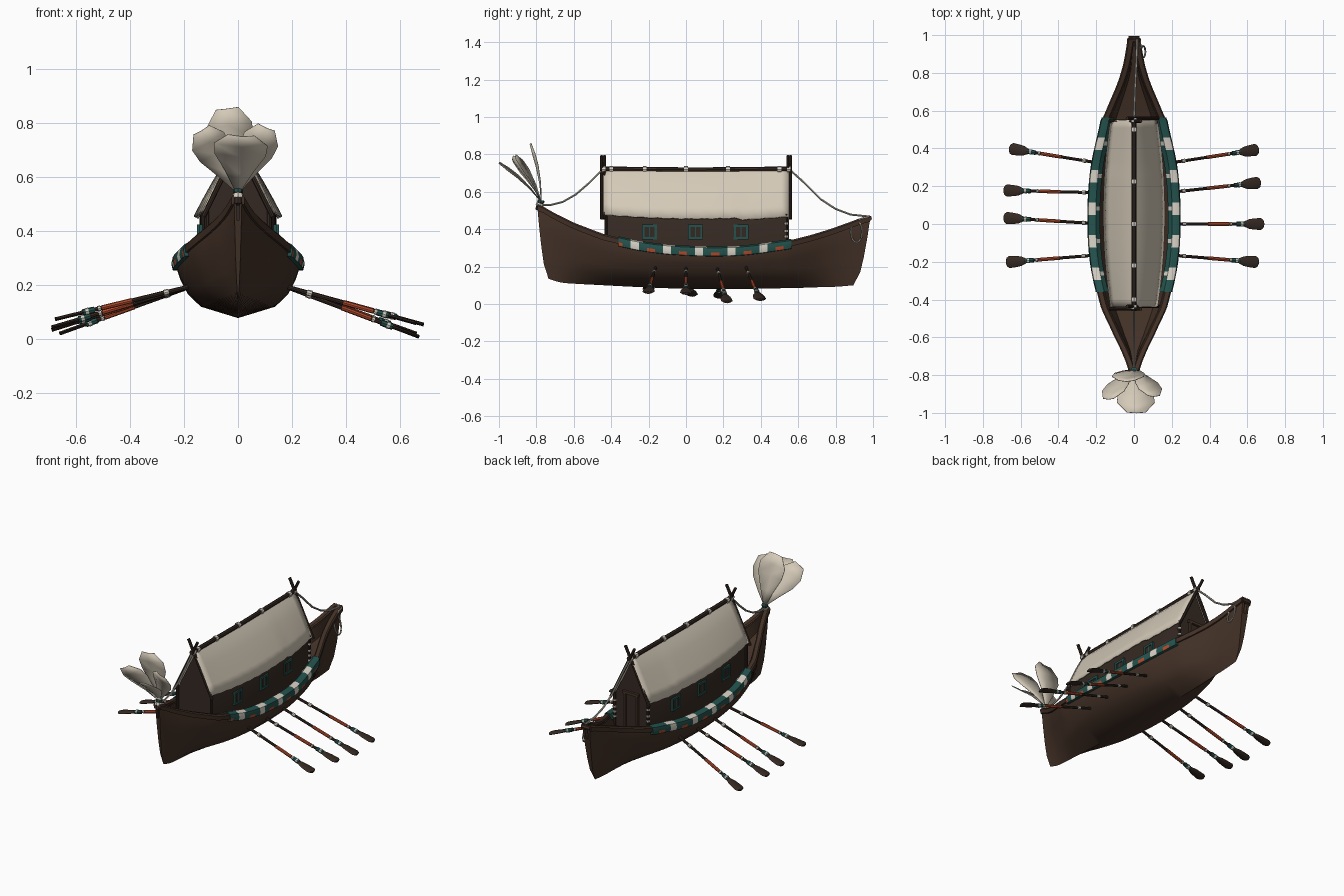
import bpy, bmesh, math
from mathutils import Vector as V

if "Cube" in bpy.data.objects:
    bpy.data.objects.remove(bpy.data.objects["Cube"])

def mat(name, r, g, b):
    m = bpy.data.materials.new(name)
    m.diffuse_color = (r, g, b, 1)
    m.use_nodes = True
    m.node_tree.nodes["Principled BSDF"].inputs["Base Color"].default_value = m.diffuse_color
    return m

WOOD = mat("hull_wood", .056, .031, .02)
DARK = mat("dark_wood", .036, .022, .016)
CANVAS = mat("canvas", .66, .59, .48)
WHITE = mat("white_lashing", .68, .64, .56)
ROPE = mat("rope", .42, .39, .33)
TEAL = mat("teal_paint", .018, .085, .075)
RED = mat("red_paint", .45, .07, .025)

def build(name, verts, faces, mats, idx=None, angle=35):
    me = bpy.data.meshes.new(name)
    me.from_pydata([tuple(v) for v in verts], [], faces)
    for m in mats:
        me.materials.append(m)
    if idx:
        me.polygons.foreach_set("material_index", idx)
    bm = bmesh.new()
    bm.from_mesh(me)
    bmesh.ops.recalc_face_normals(bm, faces=bm.faces)
    bm.to_mesh(me)
    bm.free()
    ob = bpy.data.objects.new(name, me)
    bpy.context.collection.objects.link(ob)
    bpy.ops.object.select_all(action='DESELECT')
    ob.select_set(True)
    bpy.context.view_layer.objects.active = ob
    if angle:
        bpy.ops.object.shade_smooth_by_angle(angle=math.radians(angle))
    return ob

def loft(name, rings, mats, closed=True, caps=True, rule=None, angle=35):
    n = len(rings[0])
    verts = [v for r in rings for v in r]
    faces, idx = [], []
    for i in range(len(rings) - 1):
        for j in range(n if closed else n - 1):
            k = (j + 1) % n
            faces.append((i*n + j, i*n + k, (i+1)*n + k, (i+1)*n + j))
            idx.append(rule(i, j) if rule else 0)
    if caps and closed:
        faces += [tuple(range(n)), tuple(range(len(verts) - n, len(verts)))]
        idx += [0, 0]
    return build(name, verts, faces, mats, idx, angle)

def tube(name, pts, r, m, n=8):
    pts = [V(p) for p in pts]
    rings = []
    for i, p in enumerate(pts):
        d = (pts[min(i+1, len(pts)-1)] - pts[max(i-1, 0)]).normalized()
        u = d.cross(V((0, 0, 1)) if abs(d.z) < .9 else V((0, 1, 0))).normalized()
        w = d.cross(u)
        rings.append([p + r*(math.cos(a)*u + math.sin(a)*w)
                      for a in (2*math.pi*k/n for k in range(n))])
    return loft(name, rings, [m])

def box(name, c, s, m):
    x, y, z = (v/2 for v in s)
    rings = [[V(c) + V((a, b, h)) for a, b in ((-x, -y), (x, -y), (x, y), (-x, y))] for h in (-z, z)]
    return loft(name, rings, [m], angle=0)

def interp(tab, y, c):
    # Catmull-Rom interpolation of column c of a table keyed on column 0
    i = max(k for k in range(len(tab) - 1) if tab[k][0] <= y or k == 0)
    t = (y - tab[i][0]) / (tab[i+1][0] - tab[i][0])
    p = [tab[min(max(k, 0), len(tab)-1)][c] for k in (i-1, i, i+1, i+2)]
    return .5*(2*p[1] + (p[2]-p[0])*t + (2*p[0]-5*p[1]+4*p[2]-p[3])*t*t + (3*p[1]-p[0]-3*p[2]+p[3])*t**3)

# sheer y, half width, sheer z, keel y, keel z
ST = [(-.795, .014, .52, -.735, .135), (-.7, .045, .47, -.67, .115), (-.6, .093, .42, -.59, .108),
      (-.44, .165, .36, -.44, .1), (-.2, .217, .31, -.2, .088), (.05, .23, .29, .05, .08),
      (.3, .213, .293, .3, .08), (.55, .16, .325, .55, .085), (.65, .117, .35, .64, .087),
      (.75, .075, .38, .72, .09), (.85, .045, .415, .8, .092), (.985, .024, .46, .895, .1)]
hw = lambda y: interp(ST, y, 1)
sheer = lambda y: interp(ST, y, 2)

# Hull shell with inner walls and deck
rings = []
for i in range(45):
    y = -.795 + 1.78*i/44
    w, zs, yk, zk = (interp(ST, y, c) for c in (1, 2, 3, 4))
    full = min(1, w/.2)
    h = zs - zk
    dk = zs - .08
    iw = max(w - .03, .4*w)
    half = [(0, zk), ((.35+.25*full)*w, zk+.2*h), ((.6+.21*full)*w, zk+.42*h), ((.8+.13*full)*w, zk+.68*h),
            (w, zs-.02), (w-.004, zs), (iw, zs), (iw*.75, dk), (0, dk)]
    ring = half + [(-x, z) for x, z in half[-2:0:-1]]
    rings.append([V((x, yk + (y-yk)*((z-zk)/h)**.55, z)) for x, z in ring])
loft("hull", rings, [WOOD], angle=40)

# Rails and painted bands on both sides
RAIL = [(-.026, .006), (-.02, .014), (.004, .014), (.011, .006), (.009, -.02), (-.01, -.02)]
BAND = [(-.05, -.005), (-.028, .018), (-.008, .02), (.012, .012), (.017, -.012), (.012, -.032), (-.01, -.034)]
def band_rule(i, j):
    k = i % 8
    if j in (0, 1, 2):
        return 1 if k in ((3, 4, 5) if j else (4,)) else 0
    if j in (3, 4):
        return 2 if k in (7, 0) and j == 4 else 1 if k in (3, 4) else 0
    return 0
for s, side in ((1, "right"), (-1, "left")):
    def sweep(prof, a, b, n):
        ys = [a + (b-a)*i/n for i in range(n + 1)]
        return [[V((s*max(hw(y)+dx, .002), y, sheer(y)+dz)) for dx, dz in prof] for y in ys]
    loft("gunwale_" + side, sweep(RAIL, -.795, .985, 50), [WOOD])
    loft("painted_band_" + side, sweep(BAND, -.36, .565, 43), [TEAL, WHITE, RED], rule=band_rule)

# Stem posts
tube("stern_stem", [(0, -.79, .5), (0, -.775, .55)], .017, DARK)
tube("stern_stem_wrap", [(0, -.784, .522), (0, -.779, .537)], .021, WHITE)
tube("stern_stem_collar", [(0, -.777, .545), (0, -.775, .555)], .019, TEAL)
tube("bow_head", [(-.028, .978, .458), (.028, .978, .458)], .016, WOOD)

# Cabin: pentagon section bulging amidships
bulge = lambda y: 1 - ((y - .055)/.495)**2
wall = lambda y: .112 + .03*bulge(y)
rings = []
for i in range(13):
    y = -.425 + .96*i/12
    w = wall(y)
    rings.append([V(p) for p in ((-w, y, .2), (w, y, .2), (w, y, .47), (0, y, .7), (-w, y, .47))])
loft("cabin", rings, [DARK])

# Canvas roof, convex slopes with drooping eaves
rings = []
for i in range(25):
    y = -.44 + .99*i/24
    w, ze = .122 + .038*bulge(y), .475 - .022*bulge(y) - .01*(y > .3)
    ze += .004*(i % 2)
    rings.append([V((w*t/5, y, .715 - (.715-ze)*abs(t/5)**1.2)) for t in range(-5, 6)])
roof = loft("canvas_roof", rings, [CANVAS], closed=False, angle=50)
sol = roof.modifiers.new("thickness", 'SOLIDIFY')
sol.thickness = .008
sol.offset = 0

# Ridge pole, lashings, crossed gable poles, corner posts
tube("ridge_pole", [(0, -.46, .722), (0, .05, .717), (0, .565, .722)], .013, DARK)
for y in (-.44, -.4, -.22, 0, .225, .5, .55):
    tube("ridge_lashing", [(0, y-.01, .72), (0, y+.01, .72)], .017, WHITE)
for y in (-.443, .552):
    for s in (1, -1):
        tube("gable_pole", [(s*.128, y+s*.007, .455), (-s*.036, y+s*.007, .792)], .009, DARK)
        yc = y + (.015 if y < 0 else -.015)
        tube("corner_post", [(s*.116, yc, .24), (s*.116, yc, .48)], .009, DARK)
        if y > 0:
            for z in (.33, .36, .39, .43):
                tube("post_lashing", [(s*.116, yc, z-.005), (s*.116, yc, z+.005)], .012, WHITE)

# Windows and end door
for s in (1, -1):
    for y in (-.195, .05, .295):
        x = s*wall(y)
        box("window_pane", (x, y, .385), (.008, .056, .056), DARK)
        for d in (-.033, .033):
            box("window_frame", (x, y+d, .385), (.018, .013, .08), TEAL)
            box("window_frame", (x, y, .385+d), (.018, .08, .013), TEAL)
        box("window_bar", (x, y, .385), (.012, .006, .056), TEAL)
for s in (1, -1):
    box("door_jamb", (s*.042, .54, .37), (.014, .02, .25), WOOD)
box("door_lintel", (0, .54, .5), (.11, .02, .016), WOOD)

# Stay ropes and hanging coil
tube("stern_rope", [(0, -.775, .53), (0, -.72, .53), (0, -.66, .545), (0, -.59, .585), (0, -.52, .645), (0, -.44, .725)], .006, ROPE, 6)
tube("bow_rope", [(0, .55, .722), (.003, .63, .65), (.006, .72, .56), (.01, .8, .508), (.014, .88, .478), (.016, .975, .468)], .006, ROPE, 6)
tube("rope_coil", [(.048 - .012*math.cos(a), .912 + .03*math.sin(a), .385 + .056*math.cos(a))
                   for a in (2*math.pi*k/24 for k in range(25))], .005, ROPE, 6)
tube("coil_hanger", [(.03, .975, .465), (.036, .935, .455), (.036, .912, .44)], .005, ROPE, 6)

# Oars: (root y, tip)
OARS = [(.32, (.66, .395, .022)), (.165, (.67, .22, .01)), (0, (.688, 0, .055)), (-.162, (.66, -.203, .06)),
        (.32, (-.66, .4, .022)), (.165, (-.69, .178, .035)), (0, (-.69, .033, .045)), (-.162, (-.677, -.203, .075))]
BLADE = [(0, .008), (.015, .016), (.035, .025), (.06, .029), (.1, .032), (.113, .024), (.118, .012)]
for y, tip in OARS:
    b = V(tip)
    a = V((.17 if b.x > 0 else -.17, y, .198))
    d = (b - a).normalized()
    L = (b - a).length
    u = d.cross(V((0, 0, 1))).normalized()
    n = u.cross(d)
    seg = lambda nm, p, q, r, m: tube(nm, [a + d*p, a + d*q], r, m, 8)
    seg("oar_shaft", 0, L-.1, .008, DARK)
    seg("oar_red_grip", .23, .345, .0095, RED)
    seg("oar_lashing", .09, .108, .011, WHITE)
    seg("oar_ring", .35, .36, .0105, WHITE)
    seg("oar_teal_neck", L-.15, L-.105, .012, TEAL)
    seg("oar_neck_ring", L-.128, L-.116, .0135, WHITE)
    rings = [[b + d*(p-.118) + u*w*math.cos(k*math.pi/4) + n*.007*math.sin(k*math.pi/4) for k in range(8)] for p, w in BLADE]
    loft("oar_blade", rings, [DARK])

# Stern fan petals: tip, half width
base = V((0, -.775, .545))
for tip, w in (((-.04, -.83, .855), .085), ((-.135, -.925, .775), .068),
               ((.105, -.91, .785), .068), ((.012, -.998, .755), .1)):
    ax = V(tip) - base
    u = ax.cross(V((0, 1, 0))).normalized()
    out = u.cross(ax).normalized()
    if out.y > 0:
        out = -out
    rings = []
    for t, f in ((0, .08), (.3, .5), (.6, .95), (.8, 1), (1, .5)):
        c = base + ax*t - out*.035*math.sin(math.pi*t)*.5
        rings.append([c + u*w*f*k + out*.012*f*(1-abs(k)) for k in (-1, 0, 1)])
    p = loft("fan_petal", rings, [CANVAS], closed=False, angle=20)
    m = p.modifiers.new("thickness", 'SOLIDIFY')
    m.thickness = .003
